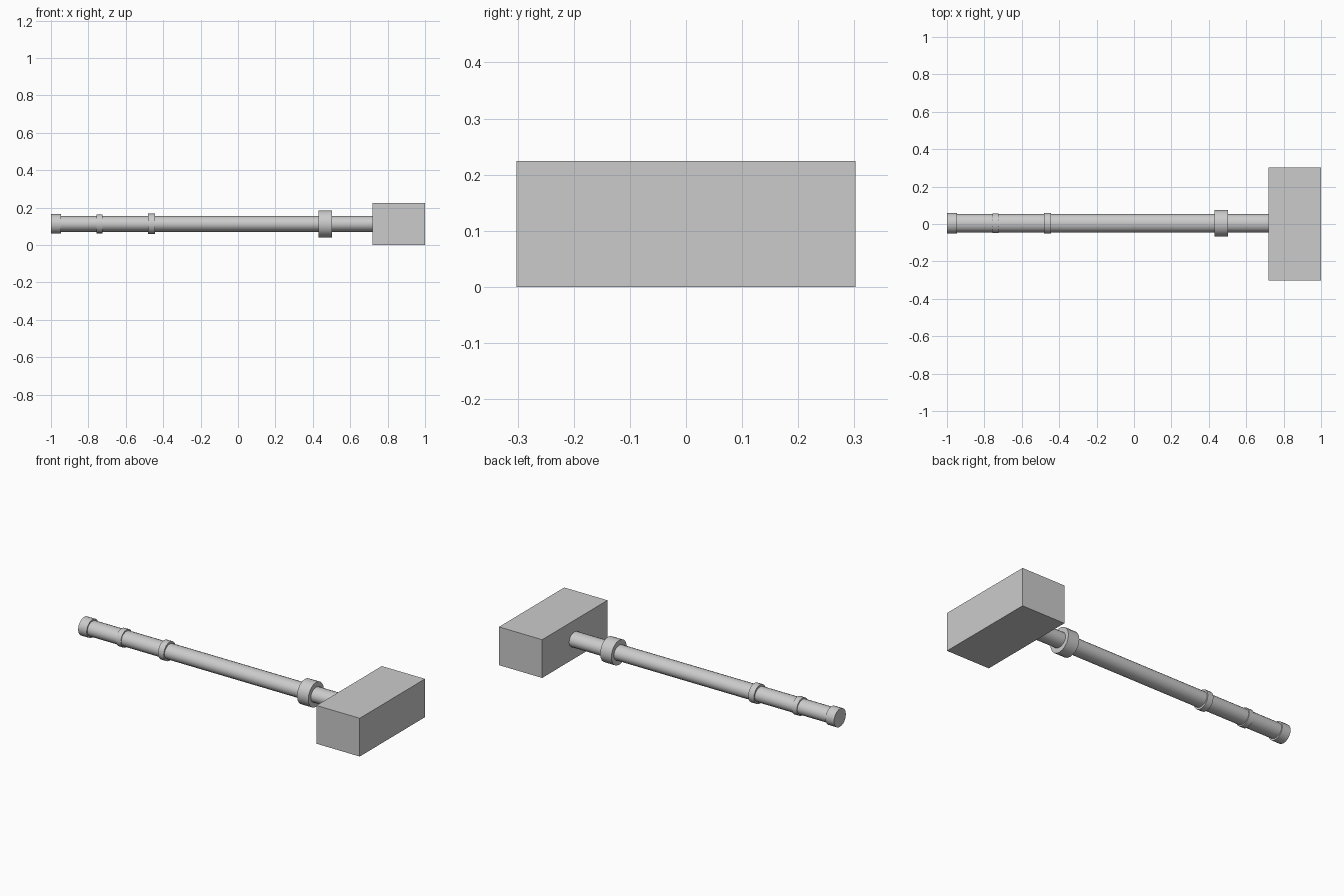
import bpy, bmesh
from math import pi
from mathutils import Matrix

if "Cube" in bpy.data.objects:
    bpy.data.objects.remove(bpy.data.objects["Cube"])

CY, CZ = 0.004, 0.113   # handle axis


def rod(name, x0, x1, ry, rz, sides=20):
    """Capped elliptical cylinder lying along x."""
    bm = bmesh.new()
    bmesh.ops.create_cone(bm, cap_ends=True, segments=sides,
                          radius1=1, radius2=1, depth=1)
    m = (Matrix.Translation(((x0 + x1) / 2, CY, CZ))
         @ Matrix.Diagonal((x1 - x0, ry, rz, 1))
         @ Matrix.Rotation(pi / 2, 4, 'Y'))
    bmesh.ops.transform(bm, matrix=m, verts=bm.verts)
    return finish(name, bm)


def finish(name, bm):
    me = bpy.data.meshes.new(name)
    bm.to_mesh(me)
    bm.free()
    ob = bpy.data.objects.new(name, me)
    bpy.context.collection.objects.link(ob)
    return ob


# hammer head block
bm = bmesh.new()
bmesh.ops.create_cube(bm, size=1)
bmesh.ops.transform(bm, verts=bm.verts,
                    matrix=Matrix.Translation((0.86, 0, 0.112))
                    @ Matrix.Diagonal((0.28, 0.604, 0.224, 1)))
finish("hammer_head", bm)

# shaft, running slightly into the head
round_parts = [rod("handle", -0.99, 0.74, 0.049, 0.043)]

# pommel, grip bands and collar
for name, x0, x1, ry, rz in [
    ("pommel", -1.0, -0.945, 0.055, 0.053),
    ("grip_band_lower", -0.757, -0.725, 0.053, 0.051),
    ("grip_band_upper", -0.482, -0.445, 0.056, 0.055),
    ("collar", 0.43, 0.503, 0.072, 0.072),
]:
    round_parts.append(rod(name, x0, x1, ry, rz))

# smooth sides, crisp rims
for ob in round_parts:
    bpy.ops.object.select_all(action='DESELECT')
    ob.select_set(True)
    bpy.context.view_layer.objects.active = ob
    bpy.ops.object.shade_smooth_by_angle(angle=pi / 6)
